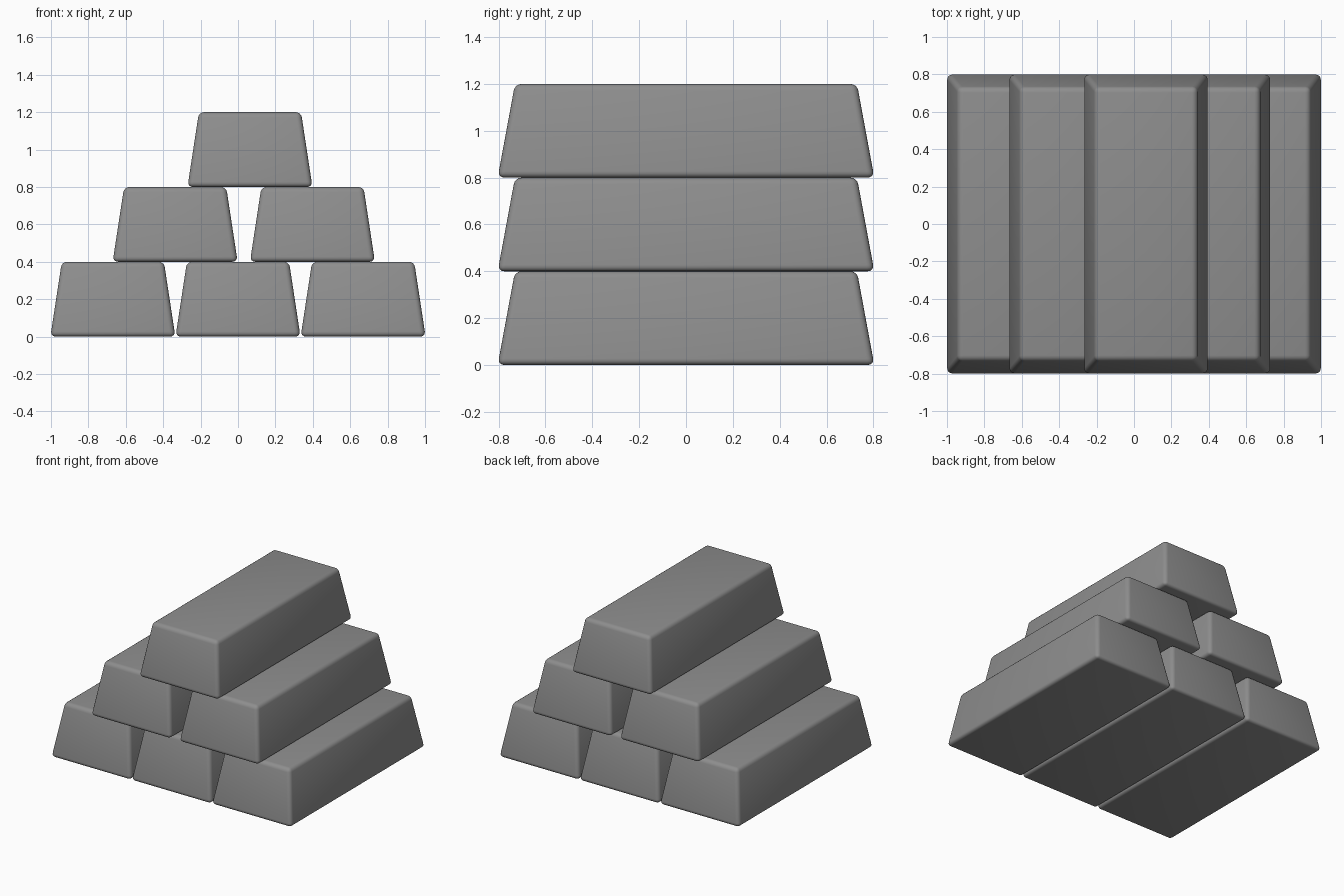
import bpy, bmesh

if "Cube" in bpy.data.objects:
    bpy.data.objects.remove(bpy.data.objects["Cube"])

# One plain grey for every ingot
grey = bpy.data.materials.new("ingot_grey")
grey.diffuse_color = (0.27, 0.27, 0.27, 1)
grey.use_nodes = True
grey.node_tree.nodes["Principled BSDF"].inputs["Base Color"].default_value = grey.diffuse_color

HEIGHT = 0.4
BASE = (0.334, 0.804)   # half width, half length at the bottom
TOP = (0.273, 0.730)    # half width, half length at the top


def ingot(name, x, z):
    """Tapered bar with softly rounded edges."""
    bm = bmesh.new()
    bmesh.ops.create_cube(bm, size=2)
    for v in bm.verts:
        hx, hy = TOP if v.co.z > 0 else BASE
        v.co.x *= hx
        v.co.y *= hy
        v.co.z = HEIGHT if v.co.z > 0 else 0
    bmesh.ops.bevel(bm, geom=bm.edges[:], offset=0.028, offset_type='OFFSET',
                    segments=4, profile=0.5, affect='EDGES')
    for f in bm.faces:
        f.smooth = True
    mesh = bpy.data.meshes.new(name)
    bm.to_mesh(mesh)
    bm.free()
    mesh.materials.append(grey)
    obj = bpy.data.objects.new(name, mesh)
    obj.location = (x, 0, z)
    bpy.context.collection.objects.link(obj)


# Stacked rows, bottom to top
rows = [("bottom", (-0.669, 0.0, 0.669)),
        ("middle", (-0.336, 0.398)),
        ("top", (0.064,))]
for level, (row, centres) in enumerate(rows):
    for i, x in enumerate(centres):
        ingot(f"{row}_ingot_{i + 1}", x, level * HEIGHT)
